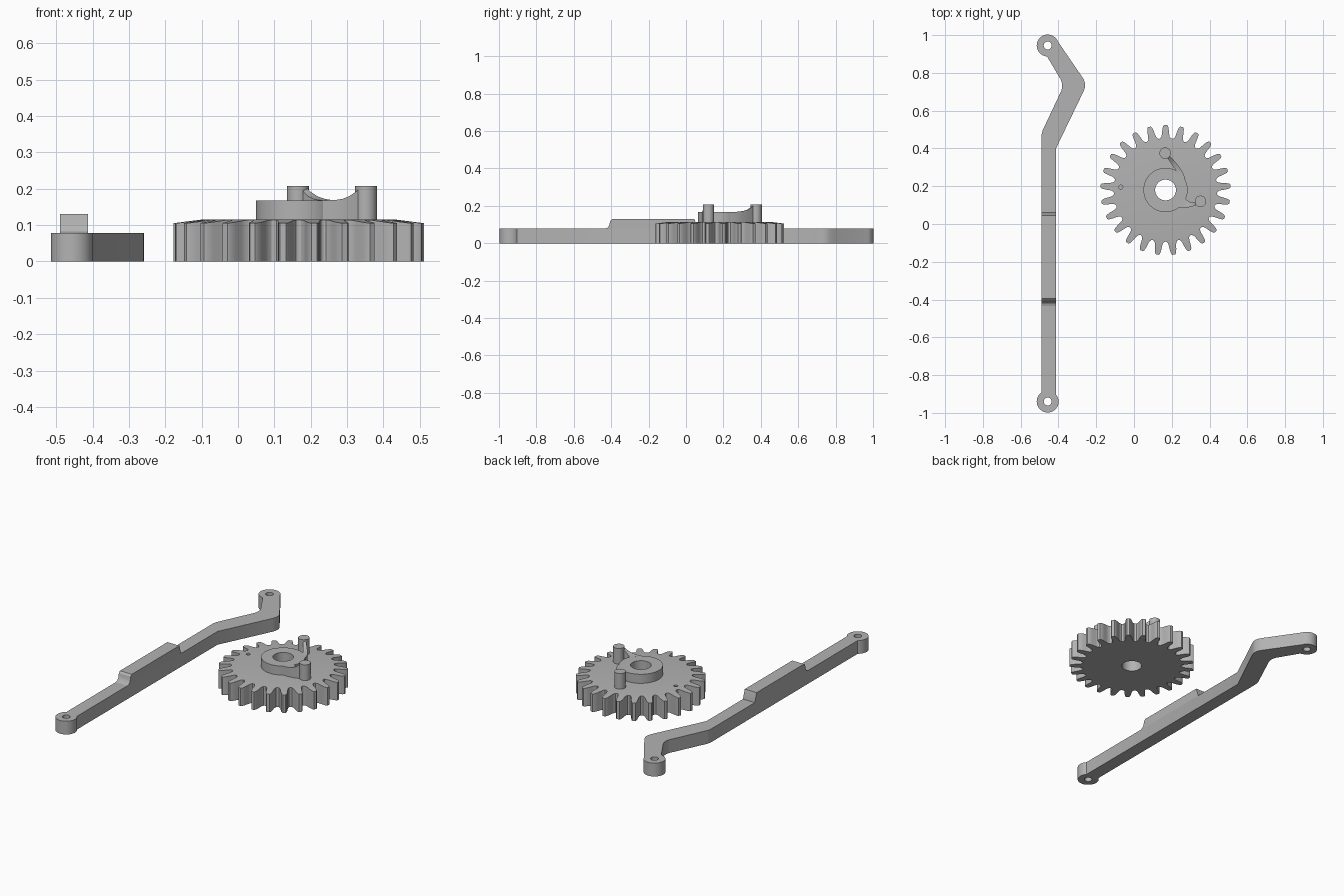
import bpy, bmesh
from math import sin, cos, pi, tau, radians

if "Cube" in bpy.data.objects:
    bpy.data.objects.remove(bpy.data.objects["Cube"])

grey = bpy.data.materials.new("plain grey")
grey.diffuse_color = (0.45, 0.45, 0.45, 1)
grey.use_nodes = True
grey.node_tree.nodes["Principled BSDF"].inputs["Base Color"].default_value = grey.diffuse_color


def finish(name, bm):
    bmesh.ops.recalc_face_normals(bm, faces=bm.faces)
    me = bpy.data.meshes.new(name)
    bm.to_mesh(me)
    bm.free()
    ob = bpy.data.objects.new(name, me)
    bpy.context.collection.objects.link(ob)
    me.materials.append(grey)
    return ob


def prism(name, pts, z0, z1):
    """Extrude an outline in x, y from z0 to z1."""
    bm = bmesh.new()
    f = bm.faces.new([bm.verts.new((x, y, z0)) for x, y in pts])
    r = bmesh.ops.extrude_face_region(bm, geom=[f])
    for v in r["geom"]:
        if isinstance(v, bmesh.types.BMVert):
            v.co.z = z1
    return finish(name, bm)


def circle(c, r, n=40):
    return [(c[0] + r * cos(tau * i / n), c[1] + r * sin(tau * i / n)) for i in range(n)]


def disc(name, c, r, z0, z1, n=40):
    return prism(name, circle(c, r, n), z0, z1)


def ring(name, c, profile, n=72):
    """Revolve a closed (radius, z) profile around a vertical axis."""
    bm = bmesh.new()
    rows = [[bm.verts.new((c[0] + r * cos(tau * i / n), c[1] + r * sin(tau * i / n), z))
             for r, z in profile] for i in range(n)]
    m = len(profile)
    for i in range(n):
        a, b = rows[i], rows[(i + 1) % n]
        for j in range(m):
            k = (j + 1) % m
            bm.faces.new((a[j], b[j], b[k], a[k]))
    return finish(name, bm)


def combine(ob, tool, op):
    """Apply a boolean and discard the helper."""
    mod = ob.modifiers.new("cut", "BOOLEAN")
    mod.operation, mod.solver, mod.object = op, "EXACT", tool
    bpy.context.view_layer.objects.active = ob
    bpy.ops.object.modifier_apply(modifier=mod.name)
    bpy.data.objects.remove(tool)


# Toothed wheel: tapered teeth, rounded roots, bevelled upper rim
C = (0.167, 0.18)
TEETH = 25
tooth = [(-0.5, 0.273), (-0.40, 0.275), (-0.31, 0.283), (-0.26, 0.296),
         (-0.215, 0.318), (-0.16, 0.337), (-0.09, 0.345)]
tooth += [(-a, r) for a, r in reversed(tooth[1:])]
outline = []
for i in range(TEETH):
    for a, r in tooth:
        t = pi / 2 + (i + a) * tau / TEETH
        outline.append((C[0] + r * cos(t), C[1] + r * sin(t)))
gear = prism("gear_wheel", outline, 0, 0.13)
combine(gear, ring("rim_shape", C, [(0.055, -0.01), (0.37, -0.01), (0.37, 0.102),
                                    (0.268, 0.115), (0.055, 0.115)], 100), "INTERSECT")
combine(gear, disc("index_hole", (-0.07, 0.195), 0.011, 0.06, 0.2, 16), "DIFFERENCE")

# Raised hub around the bore
ring("hub", C, [(0.055, 0.11), (0.117, 0.11), (0.117, 0.168), (0.055, 0.168)])

# Two posts, each joined to the hub by a scooped web
posts = [(0.165, 0.375), (0.352, 0.12)]
for i, p in enumerate(posts):
    disc("post_%d" % (i + 1), p, 0.03, 0.11, 0.207)


def web(name, left, right, heights):
    """Curved wall between two edge paths with a top that follows heights."""
    bm = bmesh.new()
    rows = [[bm.verts.new((*q, z)) for q, z in ((l, 0.11), (r, 0.11), (r, h), (l, h))]
            for l, r, h in zip(left, right, heights)]
    for a, b in zip(rows, rows[1:]):
        for j in range(4):
            k = (j + 1) % 4
            bm.faces.new((a[j], a[k], b[k], b[j]))
    bm.faces.new(rows[0])
    bm.faces.new(rows[-1])
    return finish(name, bm)


scoop = [0.203, 0.19, 0.179, 0.172, 0.1685, 0.1682]
web("upper_web",
    [(0.172, 0.358), (0.182, 0.343), (0.193, 0.326), (0.207, 0.305), (0.222, 0.285), (0.235, 0.26)],
    [(0.187, 0.362), (0.202, 0.347), (0.219, 0.328), (0.24, 0.302), (0.259, 0.273), (0.272, 0.238)],
    scoop)
web("lower_web",
    [(0.335, 0.118), (0.322, 0.115), (0.309, 0.114), (0.296, 0.117), (0.283, 0.124), (0.268, 0.14)],
    [(0.338, 0.102), (0.322, 0.097), (0.305, 0.092), (0.287, 0.088), (0.265, 0.085), (0.232, 0.084)],
    scoop)

# Cranked lever with an eye at each end
H = 0.078
EYES = [(-0.457, -0.94), (-0.457, 0.945)]
lever = prism("lever", [
    (-0.49, -0.94), (-0.413, -0.94), (-0.413, 0.40), (-0.268, 0.70), (-0.26, 0.722),
    (-0.259, 0.745), (-0.266, 0.765), (-0.281, 0.788), (-0.409, 0.975), (-0.457, 0.945),
    (-0.465, 0.895), (-0.388, 0.765), (-0.381, 0.745), (-0.38, 0.725), (-0.385, 0.705),
    (-0.484, 0.495), (-0.489, 0.475), (-0.49, 0.45)], 0, H)
for e in EYES:
    combine(lever, disc("eye", e, 0.058, 0, H), "UNION")
for e in EYES:
    combine(lever, disc("eye_hole", e, 0.021, -0.1, 0.2, 24), "DIFFERENCE")

# Raised rib on the lever, with a curved ramp at its front end
side = [(-0.435, 0.07), (-0.435, H), (-0.42, 0.083), (-0.411, 0.094), (-0.408, 0.108),
        (-0.405, 0.12), (-0.395, 0.13), (0.045, 0.13), (0.062, H), (0.062, 0.07)]
bm = bmesh.new()
f = bm.faces.new([bm.verts.new((-0.49, y, z)) for y, z in side])
r = bmesh.ops.extrude_face_region(bm, geom=[f])
bmesh.ops.translate(bm, vec=(0.077, 0, 0),
                    verts=[v for v in r["geom"] if isinstance(v, bmesh.types.BMVert)])
finish("lever_rib", bm)

# Smooth curved walls, keep corners crisp
for ob in bpy.context.scene.objects:
    ob.select_set(True)
    bpy.context.view_layer.objects.active = ob
bpy.ops.object.shade_smooth_by_angle(angle=radians(30))
